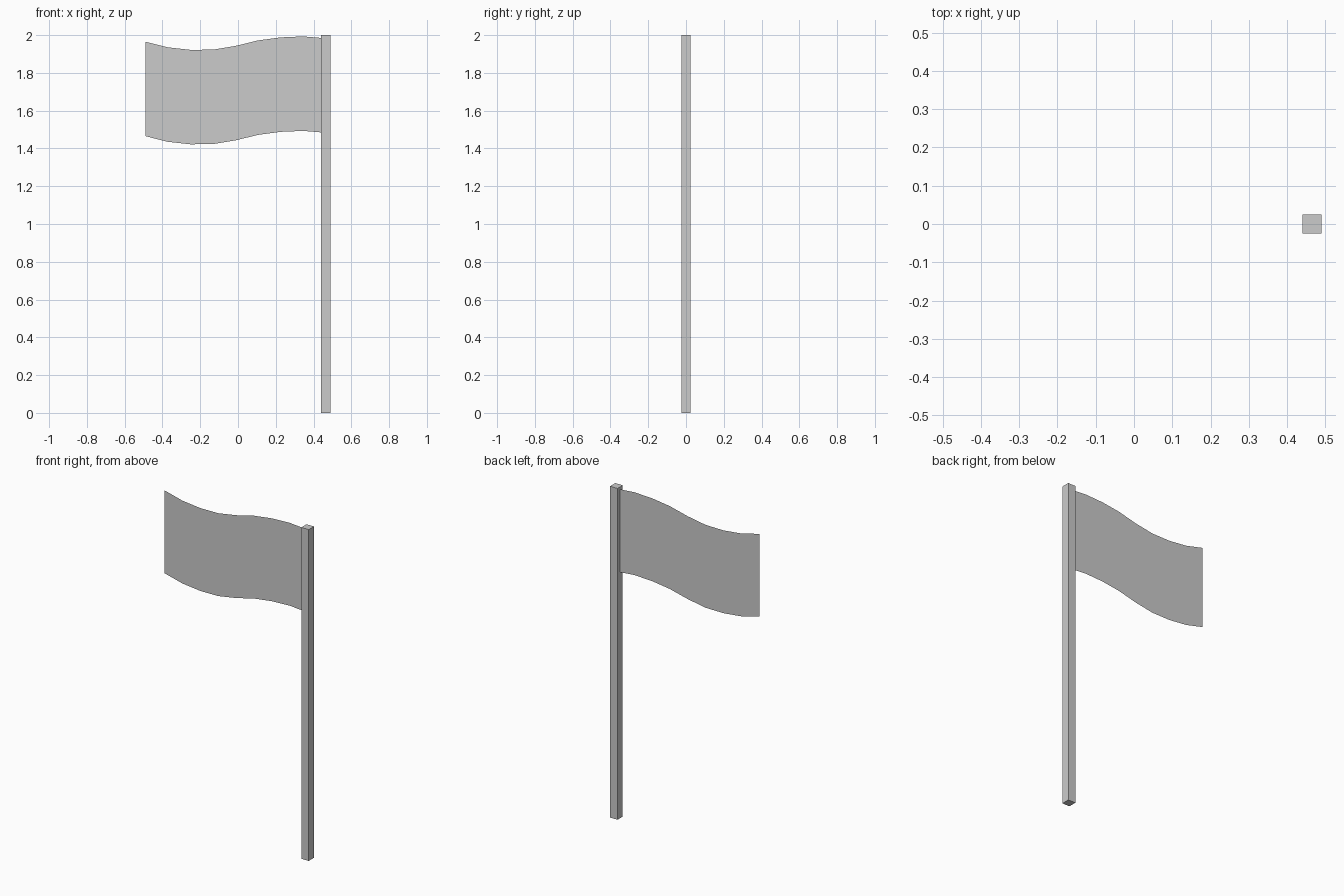
import bpy, bmesh
from mathutils import Matrix

if "Cube" in bpy.data.objects:
    bpy.data.objects.remove(bpy.data.objects["Cube"])


def add_object(name, bm):
    mesh = bpy.data.meshes.new(name)
    bm.to_mesh(mesh)
    bm.free()
    obj = bpy.data.objects.new(name, mesh)
    bpy.context.collection.objects.link(obj)
    return obj


# Square pole
POLE_X, POLE_W, POLE_H = 0.465, 0.05, 2.0
bm = bmesh.new()
bmesh.ops.create_cube(bm, size=1.0, matrix=Matrix.Translation((POLE_X, 0, POLE_H / 2))
                      @ Matrix.Diagonal((POLE_W, POLE_W, POLE_H, 1)))
add_object("pole", bm)

# Paper-thin waving flag: the wavy lower edge is extruded straight up
LEFT, HEIGHT = -0.49, 0.5
wave = [1.465, 1.435, 1.422, 1.423, 1.443, 1.472, 1.488, 1.493, 1.483]
step = (POLE_X - LEFT) / (len(wave) - 1)
bm = bmesh.new()
lower = [bm.verts.new((LEFT + i * step, 0, z)) for i, z in enumerate(wave)]
edges = [bm.edges.new(pair) for pair in zip(lower, lower[1:])]
geom = bmesh.ops.extrude_edge_only(bm, edges=edges)["geom"]
upper = [v for v in geom if isinstance(v, bmesh.types.BMVert)]
bmesh.ops.translate(bm, verts=upper, vec=(0, 0, HEIGHT))
add_object("flag", bm)
